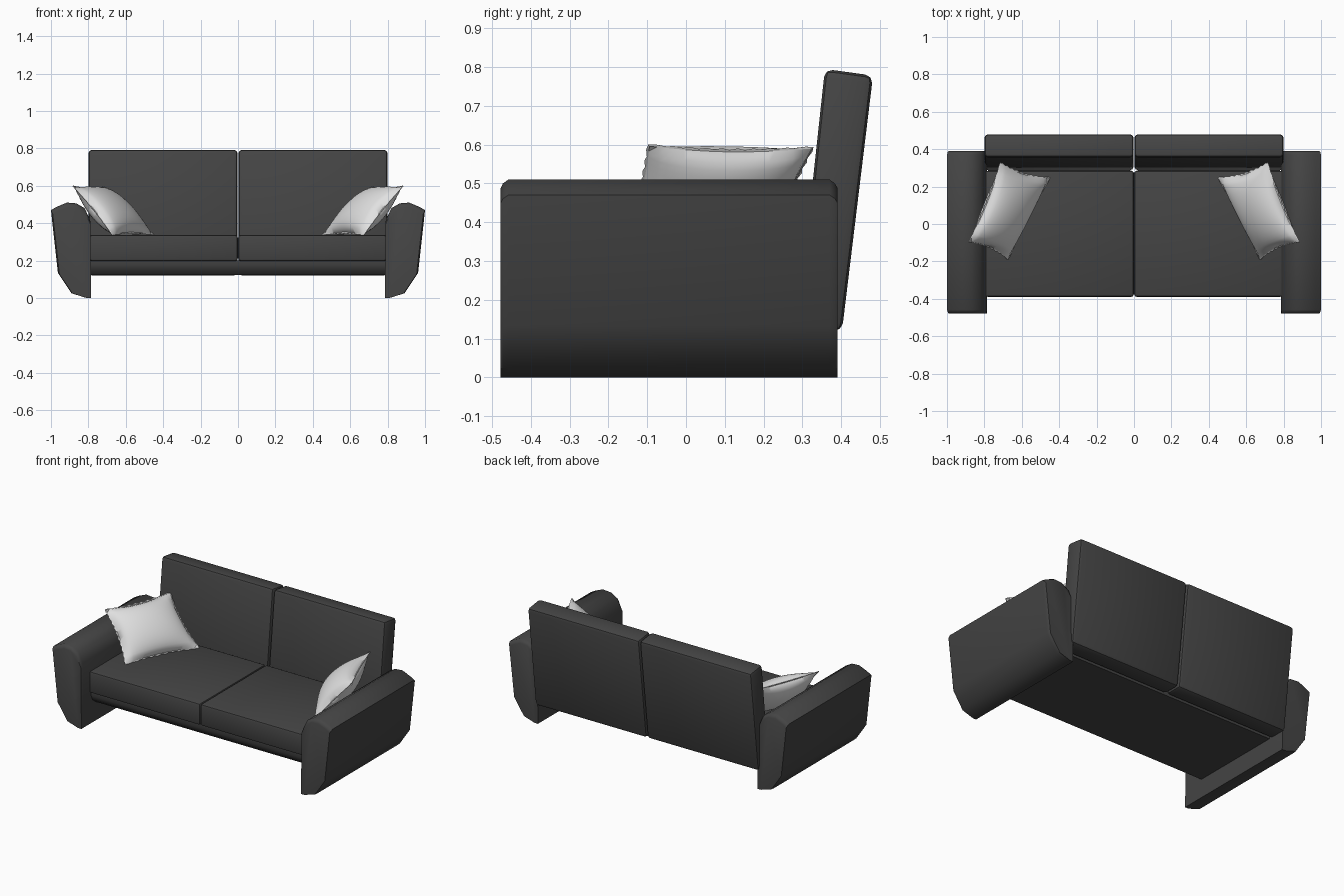
import bpy, bmesh, math
from mathutils import Vector

if "Cube" in bpy.data.objects:
    bpy.data.objects.remove(bpy.data.objects["Cube"])


def material(name, rgb):
    m = bpy.data.materials.new(name)
    m.diffuse_color = (*rgb, 1)
    m.use_nodes = True
    m.node_tree.nodes["Principled BSDF"].inputs["Base Color"].default_value = m.diffuse_color
    return m


CHARCOAL = material("charcoal fabric", (0.058, 0.058, 0.058))
PALE = material("pale grey fabric", (0.75, 0.75, 0.75))


def finish(name, bm, mat, angle=40):
    bmesh.ops.recalc_face_normals(bm, faces=bm.faces)
    me = bpy.data.meshes.new(name)
    bm.to_mesh(me)
    bm.free()
    me.materials.append(mat)
    ob = bpy.data.objects.new(name, me)
    bpy.context.collection.objects.link(ob)
    bpy.ops.object.select_all(action='DESELECT')
    ob.select_set(True)
    bpy.context.view_layer.objects.active = ob
    bpy.ops.object.shade_smooth_by_angle(angle=math.radians(angle))
    return ob


def loft(name, loops, mat, bevel=0.0):
    """Skin a list of closed loops and cap both ends."""
    bm = bmesh.new()
    rings = [[bm.verts.new(p) for p in loop] for loop in loops]
    n = len(rings[0])
    for a, b in zip(rings, rings[1:]):
        for i in range(n):
            j = (i + 1) % n
            bm.faces.new((a[i], a[j], b[j], b[i]))
    bm.faces.new(rings[0])
    bm.faces.new(rings[-1])
    if bevel:
        bmesh.ops.bevel(bm, geom=list(bm.edges), offset=bevel, segments=2,
                        profile=0.5, affect='EDGES')
    return finish(name, bm, mat)


def panel(name, profile, x0, x1, bevel):
    """Extrude a (y, z) side profile along x."""
    return loft(name, [[(x, y, z) for y, z in profile] for x in (x0, x1)],
                CHARCOAL, bevel)


ARM = [(1.0, 0.47), (0.97, 0.487), (0.915, 0.51), (0.865, 0.506), (0.82, 0.48),
       (0.79, 0.415), (0.785, 0.0), (0.81, 0.0), (0.89, 0.025), (0.963, 0.134)]
BACK = [(0.402, 0.12), (0.482, 0.778), (0.358, 0.795), (0.285, 0.12)]
SEAT = [(-0.39, 0.197), (-0.39, 0.337), (0.285, 0.337), (0.285, 0.197)]
BASE = [(-0.375, 0.2), (-0.375, 0.175), (-0.362, 0.145), (-0.335, 0.122),
        (0.275, 0.122), (0.275, 0.2)]


def pillow(name, side):
    # corners: top back, bottom back, bottom front, top front
    a, b, c, d = [Vector((side * x, y, z)) for x, y, z in (
        (0.715, 0.325, 0.592), (0.45, 0.245, 0.338),
        (0.672, -0.187, 0.338), (0.882, -0.095, 0.598))]
    normal = (c - a).cross(d - b).normalized()
    centre = (a + b + c + d) / 4
    n = 20
    bm = bmesh.new()
    grids = []
    for face in (1, -1):
        grid = {}
        for i in range(n + 1):
            for j in range(n + 1):
                if face == -1 and (i in (0, n) or j in (0, n)):
                    grid[i, j] = grids[0][i, j]
                    continue
                u, v = 2 * i / n - 1, 2 * j / n - 1
                s, t = (u + 1) / 2, (v + 1) / 2
                p = (a * (1 - s) + b * s) * (1 - t) + (d * (1 - s) + c * s) * t
                # seams pulled in between the corners
                pinch = 0.09 * (u * u * (1 - v * v) + v * v * (1 - u * u))
                p = p.lerp(centre, pinch)
                h = 0.078 * ((1 - u * u) * (1 - v * v)) ** 0.55
                grid[i, j] = bm.verts.new(p + normal * h * face)
        grids.append(grid)
        for i in range(n):
            for j in range(n):
                bm.faces.new((grid[i, j], grid[i + 1, j],
                              grid[i + 1, j + 1], grid[i, j + 1]))
    # small stitched lip around the seam
    rim = ([(i, 0) for i in range(n)] + [(n, j) for j in range(n)] +
           [(i, n) for i in range(n, 0, -1)] + [(0, j) for j in range(n, 0, -1)])
    inner = [grids[0][k].co.copy() for k in rim]
    finish(name, bm, PALE, 60)
    bm = bmesh.new()
    loops = []
    for off, h in ((0, 0.003), (0.01, 0), (0, -0.003)):
        loops.append([bm.verts.new(
            p + (p - centre).normalized() * off * (0.4 + 0.6 * (k % 2)) + normal * h)
            for k, p in enumerate(inner)])
    m = len(rim)
    for p, q in zip(loops, loops[1:]):
        for k in range(m):
            bm.faces.new((p[k], p[(k + 1) % m], q[(k + 1) % m], q[k]))
    finish(name + "_seam", bm, PALE)


for side, label in ((-1, "left"), (1, "right")):
    # armrest: rounded outer profile, upper edges drawn in at both ends
    rings = []
    for y, k in ((-0.478, 0.955), (-0.472, 0.98), (-0.458, 1.0),
                 (0.37, 1.0), (0.384, 0.98), (0.391, 0.955)):
        rings.append([(side * (0.785 + (x - 0.785) * k), y, z * k) for x, z in ARM])
    loft(label + "_armrest", rings, CHARCOAL)
    panel(label + "_backrest", BACK, side * 0.002, side * 0.8, 0.02)
    panel(label + "_seat_cushion", SEAT, side * 0.001, side * 0.795, 0.014)
    pillow(label + "_pillow", side)

# seat base under both cushions
panel("seat_base", BASE, -0.79, 0.79, 0.0)
